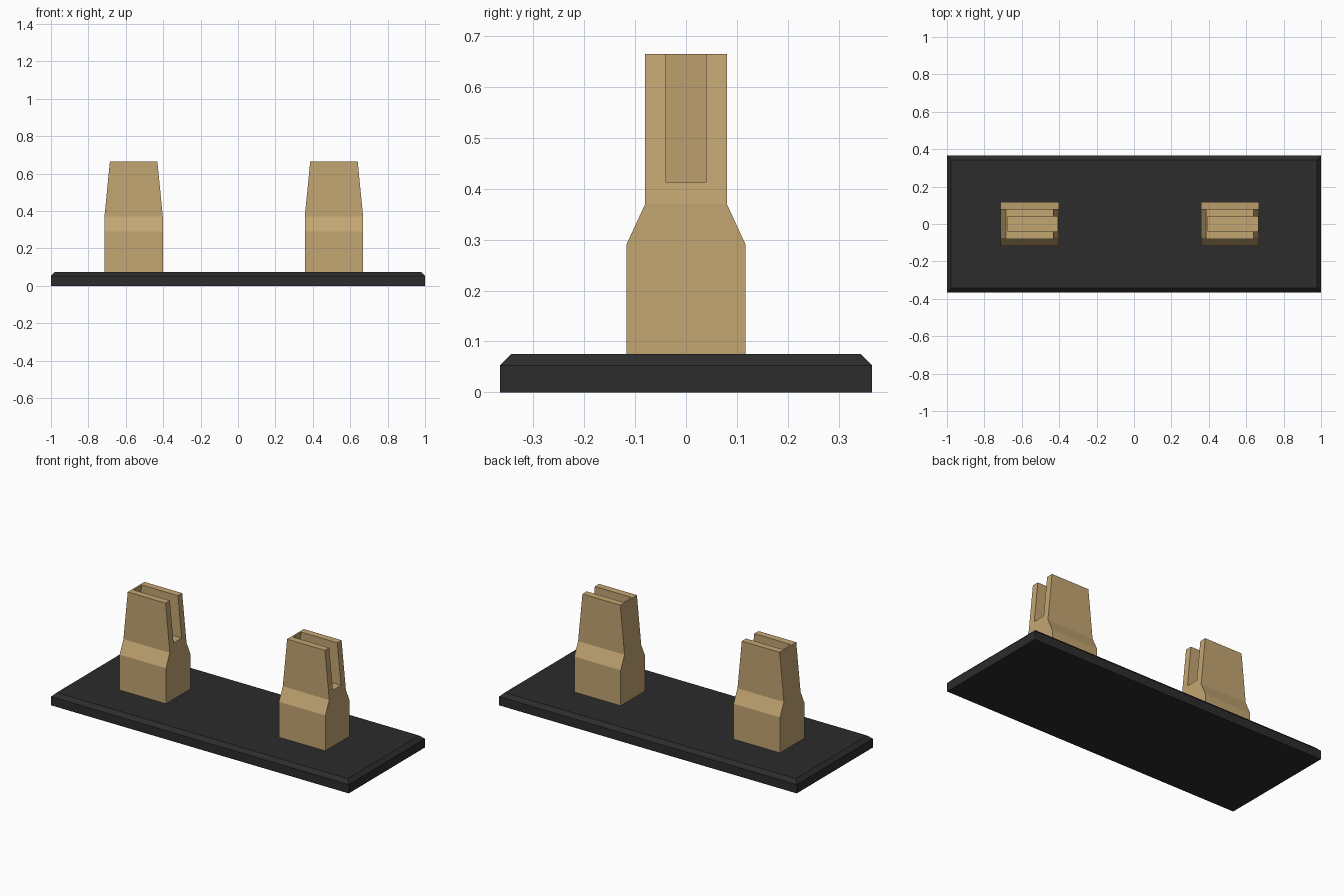
import bpy, bmesh

if "Cube" in bpy.data.objects:
    bpy.data.objects.remove(bpy.data.objects["Cube"])


def material(name, color):
    m = bpy.data.materials.new(name)
    m.diffuse_color = color
    m.use_nodes = True
    m.node_tree.nodes["Principled BSDF"].inputs["Base Color"].default_value = m.diffuse_color
    return m


black = material("black", (0.025, 0.025, 0.025, 1))
tan = material("tan", (0.55, 0.38, 0.17, 1))


def loft(name, sections, mat):
    """Stack rectangles (cx, half_x, half_y, z) into one closed solid."""
    bm = bmesh.new()
    rings = [[bm.verts.new((cx + sx * hx, sy * hy, z))
              for sx, sy in ((-1, -1), (1, -1), (1, 1), (-1, 1))]
             for cx, hx, hy, z in sections]
    bm.faces.new(rings[0][::-1])
    bm.faces.new(rings[-1])
    for a, b in zip(rings, rings[1:]):
        for i in range(4):
            j = (i + 1) % 4
            bm.faces.new((a[i], a[j], b[j], b[i]))
    bmesh.ops.recalc_face_normals(bm, faces=bm.faces)
    me = bpy.data.meshes.new(name)
    bm.to_mesh(me)
    bm.free()
    me.materials.append(mat)
    ob = bpy.data.objects.new(name, me)
    bpy.context.collection.objects.link(ob)
    return ob


def cut(ob, cutter):
    mod = ob.modifiers.new("slot", 'BOOLEAN')
    mod.operation = 'DIFFERENCE'
    mod.solver = 'EXACT'
    mod.object = cutter
    cutter.hide_render = True
    cutter.hide_viewport = True


# Chamfered base plate
loft("base_plate", [(0, 1, 0.365, 0), (0, 1, 0.365, 0.053),
                    (0, 0.978, 0.343, 0.075)], black)

# Two tapered cradle posts, slot open at the right and closed by a thin left wall
for side, cx in (("left", -0.558), ("right", 0.513)):
    post = loft(side + "_post", [(cx, 0.156, 0.117, 0.07), (cx, 0.156, 0.117, 0.29),
                                 (cx, 0.156, 0.08, 0.37), (cx, 0.127, 0.08, 0.664)], tan)
    # sheared slot cutter: left face runs parallel to the post's left face
    x0, x1 = cx - 0.1405, cx - 0.1155
    slot = loft(side + "_slot_cutter", [((x0 + cx + 0.3) / 2, (cx + 0.3 - x0) / 2, 0.039, 0.413),
                                        ((x1 + cx + 0.3) / 2, (cx + 0.3 - x1) / 2, 0.039, 0.68)], tan)
    cut(post, slot)
